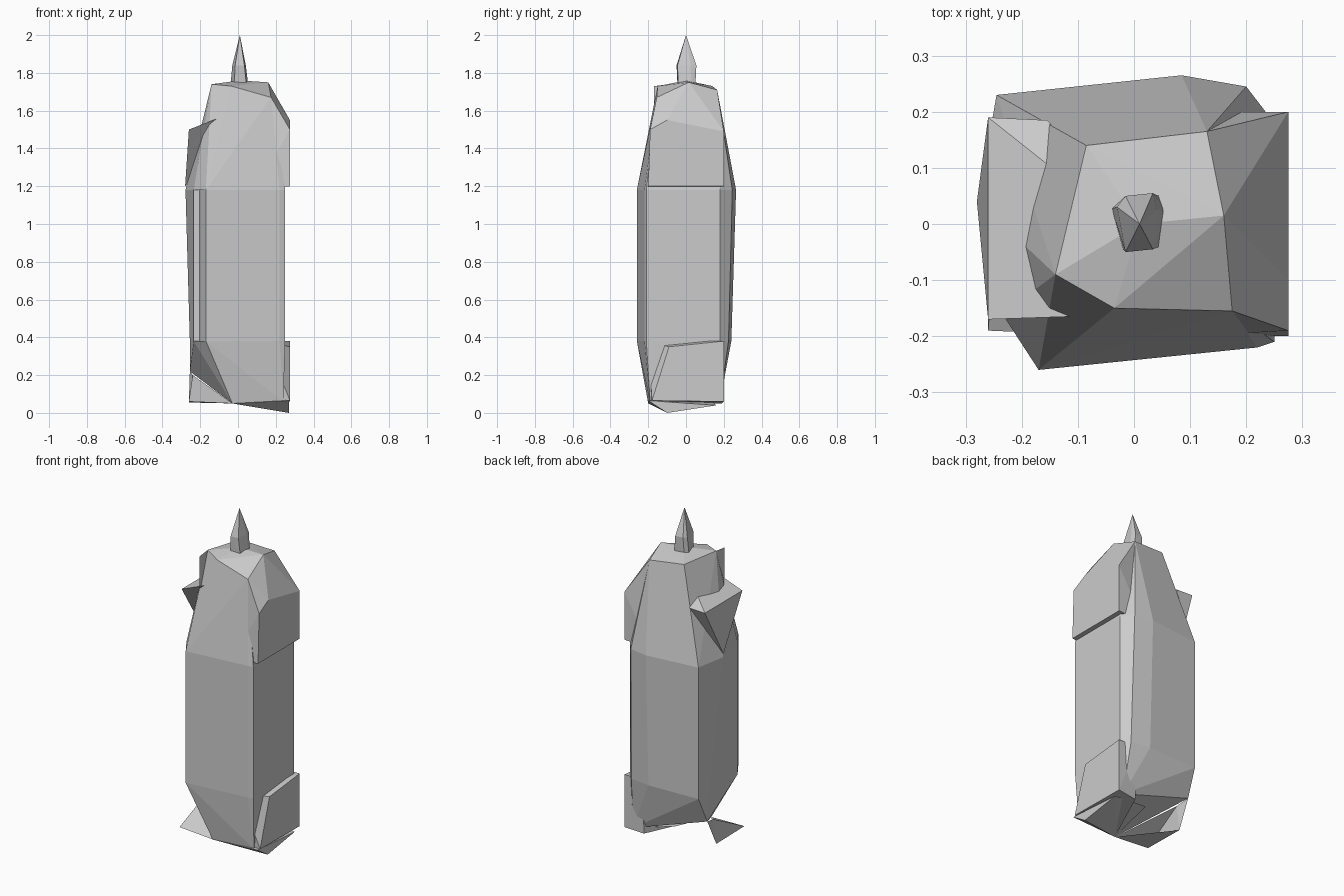
import bpy, bmesh

if "Cube" in bpy.data.objects:
    bpy.data.objects.remove(bpy.data.objects["Cube"])


def finish(name, bm):
    bmesh.ops.recalc_face_normals(bm, faces=bm.faces)
    me = bpy.data.meshes.new(name)
    bm.to_mesh(me)
    bm.free()
    ob = bpy.data.objects.new(name, me)
    bpy.context.collection.objects.link(ob)
    return ob


def hull(name, pts):
    """Faceted solid wrapped around a few corner points."""
    bm = bmesh.new()
    for p in pts:
        bm.verts.new(p)
    res = bmesh.ops.convex_hull(bm, input=bm.verts)
    loose = [v for v in bm.verts if not v.link_faces]
    bmesh.ops.delete(bm, geom=loose, context='VERTS')
    bmesh.ops.dissolve_limit(bm, angle_limit=0.02, verts=bm.verts, edges=bm.edges)
    return finish(name, bm)


def loft(name, rings):
    """Solid skinned through rings with equal point counts."""
    bm = bmesh.new()
    vs = [[bm.verts.new(p) for p in r] for r in rings]
    n = len(vs[0])
    for a, b in zip(vs, vs[1:]):
        for i in range(n):
            j = (i + 1) % n
            bm.faces.new((a[i], a[j], b[j], b[i]))
    bm.faces.new(vs[0])
    bm.faces.new(vs[-1])
    return finish(name, bm)


def sheet(name, pts, faces):
    bm = bmesh.new()
    v = [bm.verts.new(p) for p in pts]
    for f in faces:
        bm.faces.new([v[i] for i in f])
    return finish(name, bm)


# Shaft: irregular column, narrowing slightly at the foot
low = [(-.17, -.26), (.22, -.22), (.25, -.21), (.25, .18), (.21, .225),
       (.085, .24), (-.245, .23), (-.255, .14), (-.235, -.16), (-.205, -.17)]
high = [(-.17, -.26), (.22, -.22), (.25, -.21), (.25, .18), (.20, .245),
        (.085, .265), (-.245, .23), (-.278, .04), (-.235, -.16), (-.205, -.17)]
loft("shaft", [[(x, y, .38) for x, y in low], [(x, y, 1.18) for x, y in high]])

# Hood: tapers from the shaft to the small top
peak = (.175, -.155, 1.67)
cap = [(-.085, .14, 1.73), (.13, .165, 1.71), (.16, .015, 1.75),
       (-.035, -.15, 1.73), (-.14, -.09, 1.74), (.01, 0, 1.76)]
hull("hood", [(x, y, 1.18) for x, y in high] + cap + [peak])

# Hood side bracket on the right
hull("right_upper_block", [(.275, y, 1.2) for y in (-.2, .2)]
     + [(.275, -.19, 1.5), (.275, -.1, 1.55), (.275, .2, 1.49)]
     + [(.1, -.2, 1.19), (.1, .2, 1.19), peak, cap[1], cap[2]])

# Overhanging ledge on the left
hull("left_upper_ledge", [(-.26, -.17, 1.5), (-.28, .04, 1.2), (-.26, .19, 1.5),
                          (-.155, .185, 1.5), (-.185, -.09, 1.51), peak])
sheet("left_flap", [(-.14, -.17, 1.73), (-.14, -.17, 1.54),
                    (-.14, -.07, 1.52), (-.14, -.09, 1.74)], [(0, 1, 2, 3)])

# Foot: wedge below the shaft
toe = (-.03, -.2, .05)
heel = (-.255, .16, .22)
hull("foot", [(x, y, .38) for x, y in low]
     + [toe, heel, (.24, -.19, .06), (.23, .18, .06), (.1, -.1, .04)])

# Foot block on the right with a chipped front corner
hull("right_lower_block", [(.275, -.09, .35), (.275, .2, .38), (.275, .2, .06),
                           (.275, -.18, .065), (.15, -.2, .38), (.15, .2, .38),
                           (.15, .19, .05), toe])
hull("bottom_wedge", [(.27, -.1, 0), (.27, .16, .04), (.27, -.2, .065), toe,
                      (.0, .1, .1)])

# Thin broken corner on the left of the foot
sheet("left_lower_corner", [heel, (-.26, .08, .055), (-.26, -.19, .06), toe,
                            (-.24, .08, .2)],
      [(0, 1, 4), (1, 2, 4), (1, 3, 2), (2, 3, 4)])

# Finial: six-sided stub with a pointed tip
stub = [(-.04, .03), (-.02, .05), (.045, .055), (.055, .025), (.045, -.045), (-.02, -.05)]
hull("finial", [(x, y * .9, 1.73) for x, y in stub]
     + [(x * .75, y, 1.84) for x, y in stub] + [(.01, 0, 2)])
